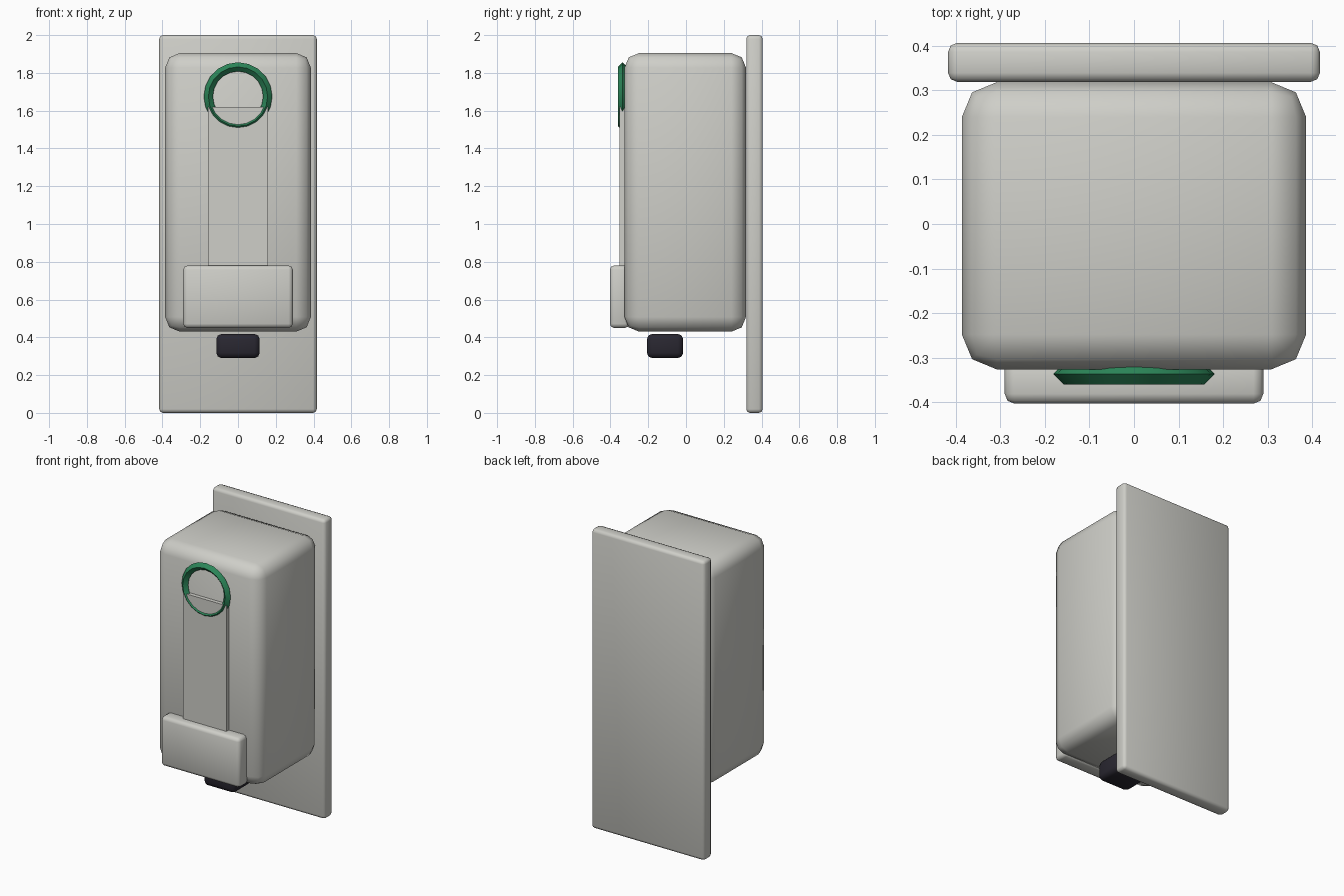
import bpy, math

if "Cube" in bpy.data.objects:
    bpy.data.objects.remove(bpy.data.objects["Cube"])


def material(name, colour):
    m = bpy.data.materials.new(name)
    m.diffuse_color = (*colour, 1.0)
    m.use_nodes = True
    m.node_tree.nodes["Principled BSDF"].inputs["Base Color"].default_value = m.diffuse_color
    return m


GREY = material("light_grey", (0.62, 0.62, 0.58))
GREEN = material("green", (0.025, 0.24, 0.10))
DARK = material("dark_charcoal", (0.022, 0.02, 0.03))


def box(name, x, y, z, mat, bevel=0.0, segments=2):
    """Box from (min, max) ranges with rounded edges."""
    ranges = (x, y, z)
    bpy.ops.mesh.primitive_cube_add(size=1, location=[(a + b) / 2 for a, b in ranges])
    ob = bpy.context.object
    ob.name = name
    ob.scale = [b - a for a, b in ranges]
    bpy.ops.object.transform_apply(location=False, rotation=False, scale=True)
    ob.data.materials.append(mat)
    if bevel:
        mod = ob.modifiers.new("rounding", 'BEVEL')
        mod.width = bevel
        mod.segments = segments
        bpy.ops.object.modifier_apply(modifier=mod.name)
        bpy.ops.object.shade_smooth_by_angle(angle=math.radians(50))
    return ob


# Wall plate and main housing
box("back_plate", (-0.417, 0.417), (0.319, 0.406), (0.0, 2.0), GREY, 0.02)
box("housing", (-0.386, 0.386), (-0.326, 0.318), (0.43, 1.905), GREY, 0.078)

# Raised strip and push bar on the front
box("front_strip", (-0.16, 0.16), (-0.352, -0.30), (0.70, 1.62), GREY)
box("push_bar", (-0.29, 0.29), (-0.403, -0.30), (0.45, 0.78), GREY, 0.022)

# Nozzle under the housing
box("nozzle", (-0.115, 0.115), (-0.207, -0.015), (0.29, 0.418), DARK, 0.028)

# Ring around the window
bpy.ops.mesh.primitive_torus_add(major_radius=0.157, minor_radius=0.024,
                                 major_segments=20, minor_segments=4,
                                 location=(0, -0.336, 1.675),
                                 rotation=(math.pi / 2, 0, 0))
ring = bpy.context.object
ring.name = "window_ring"
ring.data.materials.append(GREEN)
bpy.ops.object.shade_smooth_by_angle(angle=math.radians(30))
